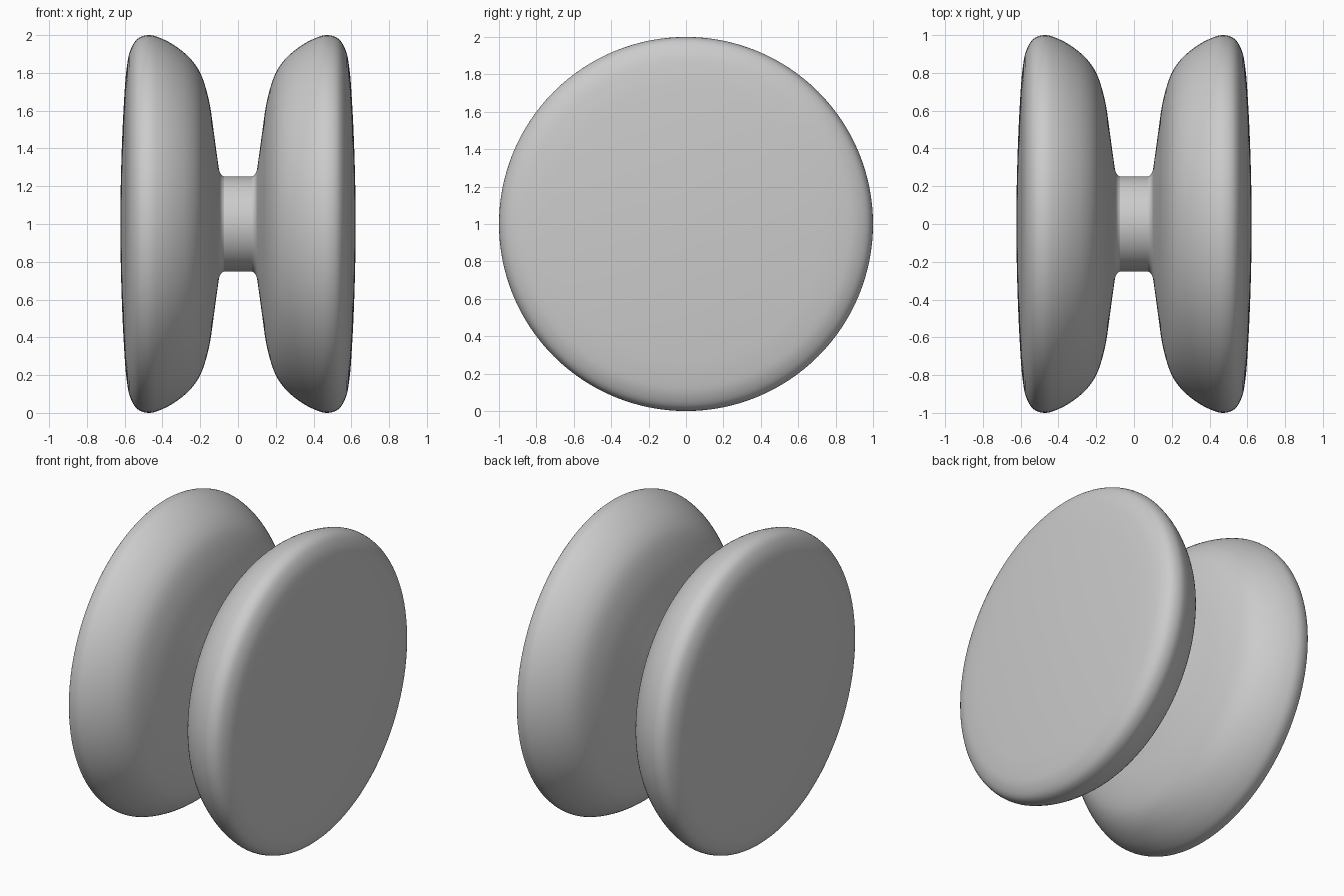
import bpy, bmesh
from math import pi, sin, cos
from mathutils import Vector

if "Cube" in bpy.data.objects:
    bpy.data.objects.remove(bpy.data.objects["Cube"])

SEG = 128


def smooth_curve(pts, before, after, steps=5):
    """Centripetal Catmull-Rom curve through the profile points."""
    p = [Vector(q) for q in [before, *pts, after]]
    out = []
    for i in range(1, len(p) - 2):
        a, b, c, d = p[i - 1:i + 3]
        t0 = 0.0
        t1 = t0 + (b - a).length ** 0.5
        t2 = t1 + (c - b).length ** 0.5
        t3 = t2 + (d - c).length ** 0.5
        for k in range(steps):
            t = t1 + (t2 - t1) * k / steps
            a1 = a.lerp(b, (t - t0) / (t1 - t0))
            a2 = b.lerp(c, (t - t1) / (t2 - t1))
            a3 = c.lerp(d, (t - t2) / (t3 - t2))
            b1 = a1.lerp(a2, (t - t0) / (t2 - t0))
            b2 = a2.lerp(a3, (t - t1) / (t3 - t1))
            out.append(b1.lerp(b2, (t - t1) / (t2 - t1)))
    return out + [p[-2]]


def lathe(name, profile):
    """Spin an (x, radius) profile about the x axis."""
    bm = bmesh.new()
    rings = []
    for x, r in profile:
        n = 1 if r < 1e-5 else SEG
        rings.append([bm.verts.new((x, r * sin(2 * pi * i / SEG), r * cos(2 * pi * i / SEG)))
                      for i in range(n)])
    for lo, hi in zip(rings, rings[1:]):
        for i in range(SEG):
            j = (i + 1) % SEG
            if len(hi) == 1:
                bm.faces.new((lo[i], lo[j], hi[0]))
            else:
                bm.faces.new((lo[i], lo[j], hi[j], hi[i]))
    for f in bm.faces:
        f.normal_update()
        f.smooth = True
    # Point every face away from the axis (profile runs from inside to outside)
    if sum(f.normal.dot(Vector((0, f.calc_center_median().y, f.calc_center_median().z)))
           for f in bm.faces) < 0:
        bmesh.ops.reverse_faces(bm, faces=bm.faces)
    me = bpy.data.meshes.new(name)
    bm.to_mesh(me)
    bm.free()
    ob = bpy.data.objects.new(name, me)
    ob.location.z = 1
    bpy.context.collection.objects.link(ob)
    return ob


# Rounded disc: flared inner wall, round rim, slightly domed outer face
disc_points = [(0.075, 0.252), (0.095, 0.272), (0.108, 0.34), (0.126, 0.47),
               (0.155, 0.66), (0.20, 0.80), (0.25, 0.873), (0.32, 0.934),
               (0.40, 0.98), (0.47, 1.0), (0.53, 0.982), (0.57, 0.92),
               (0.59, 0.82), (0.603, 0.66), (0.617, 0.35), (0.623, 0.0)]
disc = lathe("disc_halves", smooth_curve(disc_points, (0.03, 0.252), (0.617, -0.35)))
disc.modifiers.new("other_half", 'MIRROR').use_axis = (True, False, False)

# Central axle
lathe("axle", [(-0.075, 0.252), (0, 0.252), (0.075, 0.252)])
